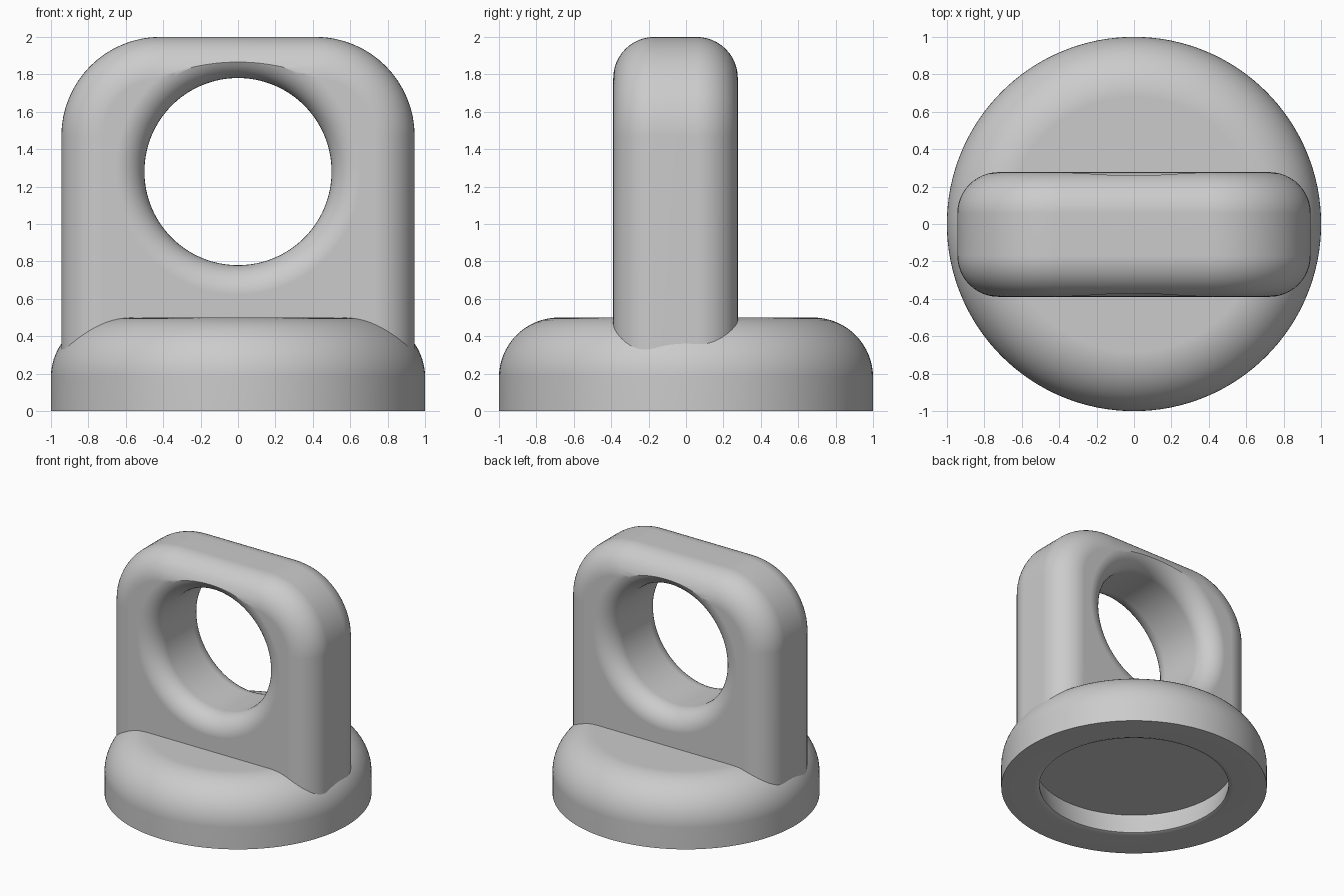
import bpy, bmesh
from math import sin, cos, pi, radians

default = bpy.data.objects.get("Cube")
if default:
    bpy.data.objects.remove(default, do_unlink=True)

grey = bpy.data.materials.new("plain_grey")
grey.use_nodes = True
grey.diffuse_color = (0.6, 0.6, 0.6, 1)
grey.node_tree.nodes["Principled BSDF"].inputs["Base Color"].default_value = (0.6, 0.6, 0.6, 1)


def arc(cx, cy, r, start, end, steps):
    """Points on a circular arc, angles in degrees."""
    angles = [radians(start + (end - start) * i / steps) for i in range(steps + 1)]
    return [(cx + r * cos(a), cy + r * sin(a)) for a in angles]


def loft(name, rings):
    """Skin closed rings of points and cap both ends."""
    bm = bmesh.new()
    loops = [[bm.verts.new(p) for p in ring] for ring in rings]
    for a, b in zip(loops, loops[1:]):
        for i in range(len(a)):
            j = (i + 1) % len(a)
            bm.faces.new((a[i], a[j], b[j], b[i]))
    bm.faces.new(loops[0][::-1])
    bm.faces.new(loops[-1])
    bmesh.ops.recalc_face_normals(bm, faces=bm.faces)
    mesh = bpy.data.meshes.new(name)
    bm.to_mesh(mesh)
    bm.free()
    mesh.materials.append(grey)
    obj = bpy.data.objects.new(name, mesh)
    bpy.context.collection.objects.link(obj)
    return obj


def activate(obj):
    bpy.ops.object.select_all(action="DESELECT")
    obj.select_set(True)
    bpy.context.view_layer.objects.active = obj


def finish(obj):
    """Smooth curves, keep sharp edges and flat faces clean."""
    activate(obj)
    bpy.ops.object.shade_smooth_by_angle(angle=radians(30))
    weighted = obj.modifiers.new("clean_normals", "WEIGHTED_NORMAL")
    weighted.keep_sharp = True


def circle(r, steps=128):
    return [(r * cos(2 * pi * i / steps), r * sin(2 * pi * i / steps)) for i in range(steps)]


# Round base: undercut recess, narrow lip, outer wall, rounded shoulder
base_profile = [(0.745, 0.185), (0.745, 0.16), (0.712, 0.03), (0.712, 0.015), (0.75, 0), (1, 0)]
base_profile += arc(0.68, 0.18, 0.32, 0, 90, 16)
base = loft("round_base", [[(x, y, z) for x, y in circle(r)] for r, z in base_profile])
finish(base)

# Upright handle: arched outline with rounded front and back edges
mid_y, half_depth, edge, foot = -0.056, 0.333, 0.22, 0.22


def outline(inset, y):
    r, side = 0.53 - inset, 0.944 - inset
    points = [(side, foot)] + arc(0.414, 1.47, r, 0, 90, 16)
    points += arc(-0.414, 1.47, r, 90, 180, 16) + [(-side, foot)]
    return [(x, y, z) for x, z in points]


front = [(edge - edge * sin(a), half_depth - edge + edge * cos(a))
         for a in (i * pi / 24 for i in range(13))]
sections = [(d, mid_y - h) for d, h in front] + [(d, mid_y + h) for d, h in front[::-1]]
handle = loft("handle", [outline(d, y) for d, y in sections])

# Flared finger hole cut through the handle
flare, hole_r, hole_z = 0.157, 0.5, 1.28
lip = arc(hole_r + flare, half_depth - flare, flare, 90, 180, 10)
side = [(hole_r + flare, half_depth + 0.1)] + lip
hole_profile = [(r, mid_y + h) for r, h in side] + [(r, mid_y - h) for r, h in side[::-1]]
cutter = loft("hole_cutter", [[(x, y, hole_z + z) for x, z in circle(r)] for r, y in hole_profile])
cutter.hide_render = True

activate(handle)
cut = handle.modifiers.new("finger_hole", "BOOLEAN")
cut.operation = "DIFFERENCE"
cut.solver = "EXACT"
cut.object = cutter
bpy.ops.object.modifier_apply(modifier=cut.name)
bpy.data.objects.remove(cutter, do_unlink=True)
finish(handle)
